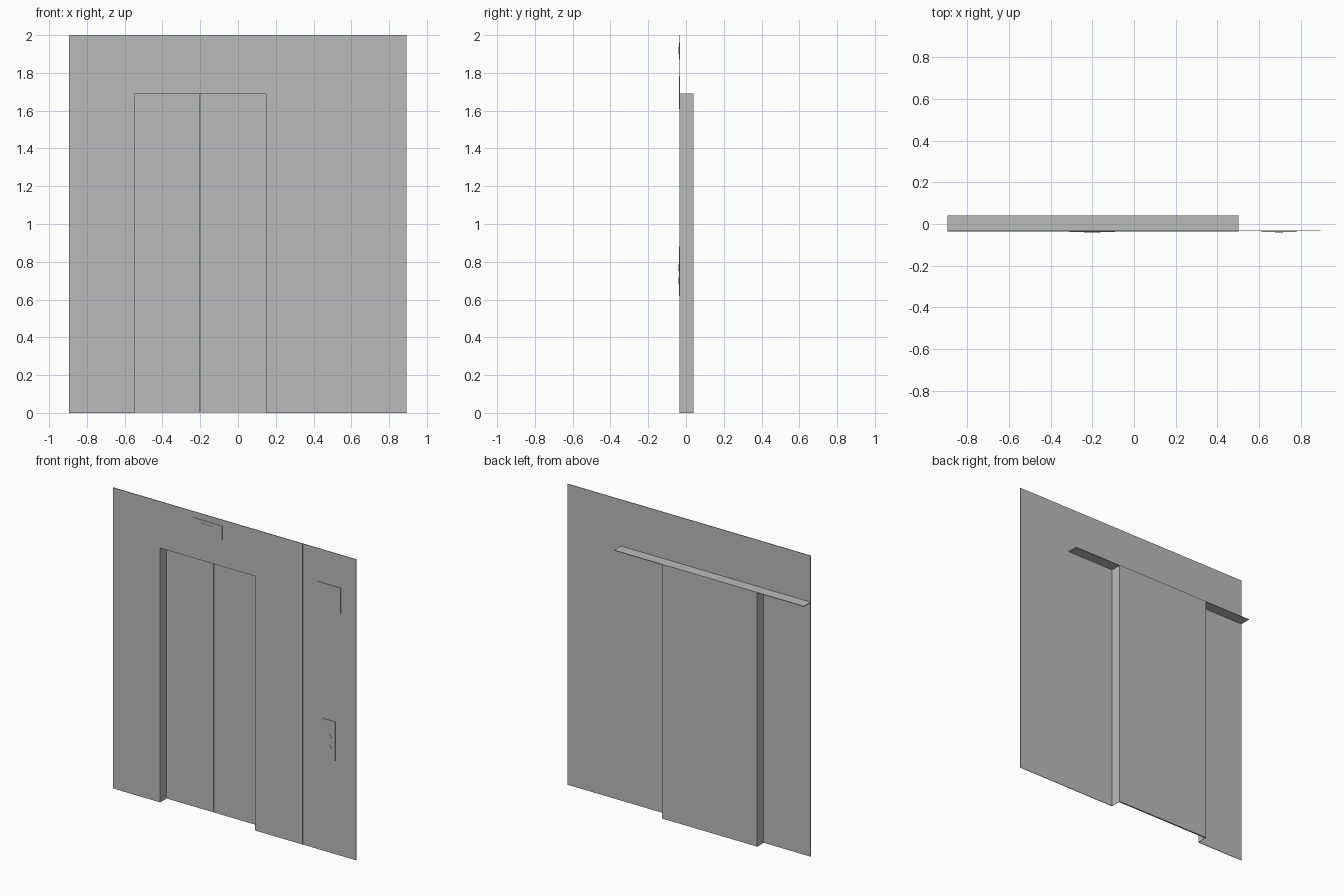
import bpy

cube = bpy.data.objects.get("Cube")
if cube:
    bpy.data.objects.remove(cube, do_unlink=True)

grey = bpy.data.materials.new("plain grey")
grey.use_nodes = True
colour = (0.5, 0.5, 0.5, 1)
grey.diffuse_color = colour
grey.node_tree.nodes["Principled BSDF"].inputs["Base Color"].default_value = colour


def box(name, x, y, z):
    """Add a box spanning the given (low, high) range on each axis."""
    spans = (x, y, z)
    bpy.ops.mesh.primitive_cube_add(size=1, location=[(a + b) / 2 for a, b in spans])
    ob = bpy.context.object
    ob.name = name
    ob.scale = [b - a for a, b in spans]
    bpy.ops.object.transform_apply(location=False, rotation=False, scale=True)
    ob.data.materials.append(grey)
    return ob


LEFT, RIGHT, SEAM = -0.895, 0.893, 0.5        # wall extents and panel seam
DOOR_L, DOOR_R, HEAD = -0.55, 0.15, 1.69      # doorway
MID = (DOOR_L + DOOR_R) / 2
BACK, FRONT, REAR = -0.031, -0.035, 0.04      # wall back, wall front, shaft side
wall = (FRONT, BACK)
low = (0, HEAD)

# Front wall panels
box("edge_strip", (LEFT, -0.83), (FRONT + 0.001, BACK), low)
box("right_jamb_panel", (-0.83, DOOR_L), wall, low)
box("left_jamb_panel", (DOOR_R, SEAM), wall, low)
box("header_panel", (LEFT, SEAM), wall, (HEAD, 2))
box("control_wall", (SEAM, RIGHT), (FRONT + 0.001, BACK), (0, 2))

# Doorway reveals and the ledge above them
t = 0.002
for name, x in (("right_reveal", DOOR_L), ("left_reveal", DOOR_R - t)):
    box(name, (x, x + t), (BACK, REAR), low)
box("door_head_ledge", (LEFT, SEAM), (BACK, REAR), (HEAD - t, HEAD + t))

# Pair of sliding doors
gap = 0.001
for name, x in (("right_door", (DOOR_L + t, MID - gap)),
                ("left_door", (MID + gap, DOOR_R - t))):
    box(name, x, (0.03, REAR), (0.002, HEAD - t))

# Display above the doors
box("display_plate", (MID - 0.11, MID + 0.11), (-0.038, FRONT), (1.87, 1.96))
box("display_inset", (MID - 0.04, MID + 0.04), (-0.04, -0.038), (1.9, 1.94))

# Sign plate, call panel and buttons
box("sign_plate", (0.61, 0.78), (-0.038, FRONT + 0.001), (1.61, 1.78))
box("call_panel", (0.65, 0.74), (-0.038, FRONT + 0.001), (0.62, 0.88))
for i, z in enumerate((0.7, 0.77)):
    bpy.ops.mesh.primitive_cylinder_add(vertices=16, radius=0.018, depth=0.002,
                                        location=(0.695, -0.039, z),
                                        rotation=(1.5708, 0, 0))
    button = bpy.context.object
    button.name = f"call_button_{i + 1}"
    button.data.materials.append(grey)
